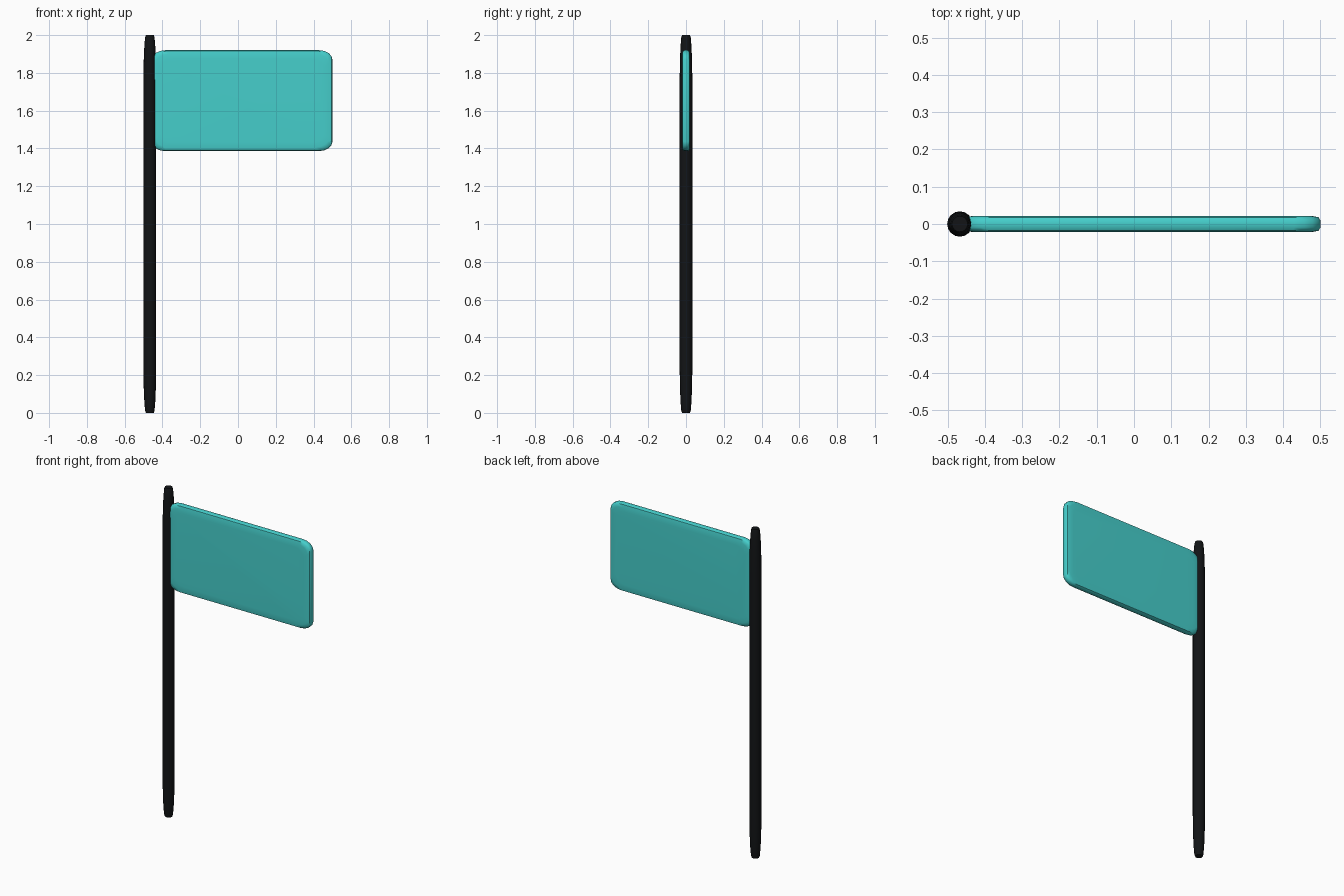
import bpy, bmesh
from math import cos, sin, pi

if "Cube" in bpy.data.objects:
    bpy.data.objects.remove(bpy.data.objects["Cube"])


def loft(name, rings, color):
    """Skin a stack of equal-sized closed rings and cap both ends."""
    bm = bmesh.new()
    loops = [[bm.verts.new(p) for p in ring] for ring in rings]
    for a, b in zip(loops, loops[1:]):
        for i in range(len(a)):
            j = (i + 1) % len(a)
            bm.faces.new((a[i], a[j], b[j], b[i]))
    bm.faces.new(loops[0])
    bm.faces.new(loops[-1])
    bmesh.ops.recalc_face_normals(bm, faces=bm.faces)
    mesh = bpy.data.meshes.new(name)
    bm.to_mesh(mesh)
    bm.free()
    obj = bpy.data.objects.new(name, mesh)
    bpy.context.collection.objects.link(obj)
    mat = bpy.data.materials.new(name + "_material")
    mat.diffuse_color = color
    mat.use_nodes = True
    mat.node_tree.nodes["Principled BSDF"].inputs["Base Color"].default_value = mat.diffuse_color
    mesh.materials.append(mat)
    bpy.context.view_layer.objects.active = obj
    obj.select_set(True)
    bpy.ops.object.shade_smooth_by_angle(angle=pi / 4)
    obj.select_set(False)
    return obj


# Pole: round shaft with softly tapered ends, mirrored about mid height
def circle(r, z, n=16):
    return [(-0.467 + r * cos(2 * pi * i / n), r * sin(2 * pi * i / n), z)
            for i in range(n)]


taper = [(0.021, 0.0), (0.025, 0.012), (0.029, 0.06), (0.032, 0.13), (0.034, 0.26)]
profile = taper + [(r, 2 - z) for r, z in reversed(taper)]
loft("pole", [circle(r, z) for r, z in profile], (0.006, 0.007, 0.008, 1))


# Flag: rounded panel whose outline shrinks towards its two broad faces
def outline(y, inset):
    hx, hz = 0.478 - inset, 0.267 - inset
    rx, rz = 0.07, 0.05
    pts = []
    for k in range(4):
        for s in range(5):
            a = pi / 2 * (k + s / 4)
            sx = 1 if k in (0, 3) else -1
            sz = 1 if k < 2 else -1
            pts.append((0.022 + sx * (hx - rx) + rx * cos(a), y,
                        1.653 + sz * (hz - rz) + rz * sin(a)))
    return pts


edge = [(-0.022, 0.045), (-0.021, 0.02), (-0.018, 0.005), (-0.009, 0.0)]
edge += [(-y, i) for y, i in reversed(edge)]
loft("flag", [outline(y, i) for y, i in edge], (0.06, 0.62, 0.6, 1))
